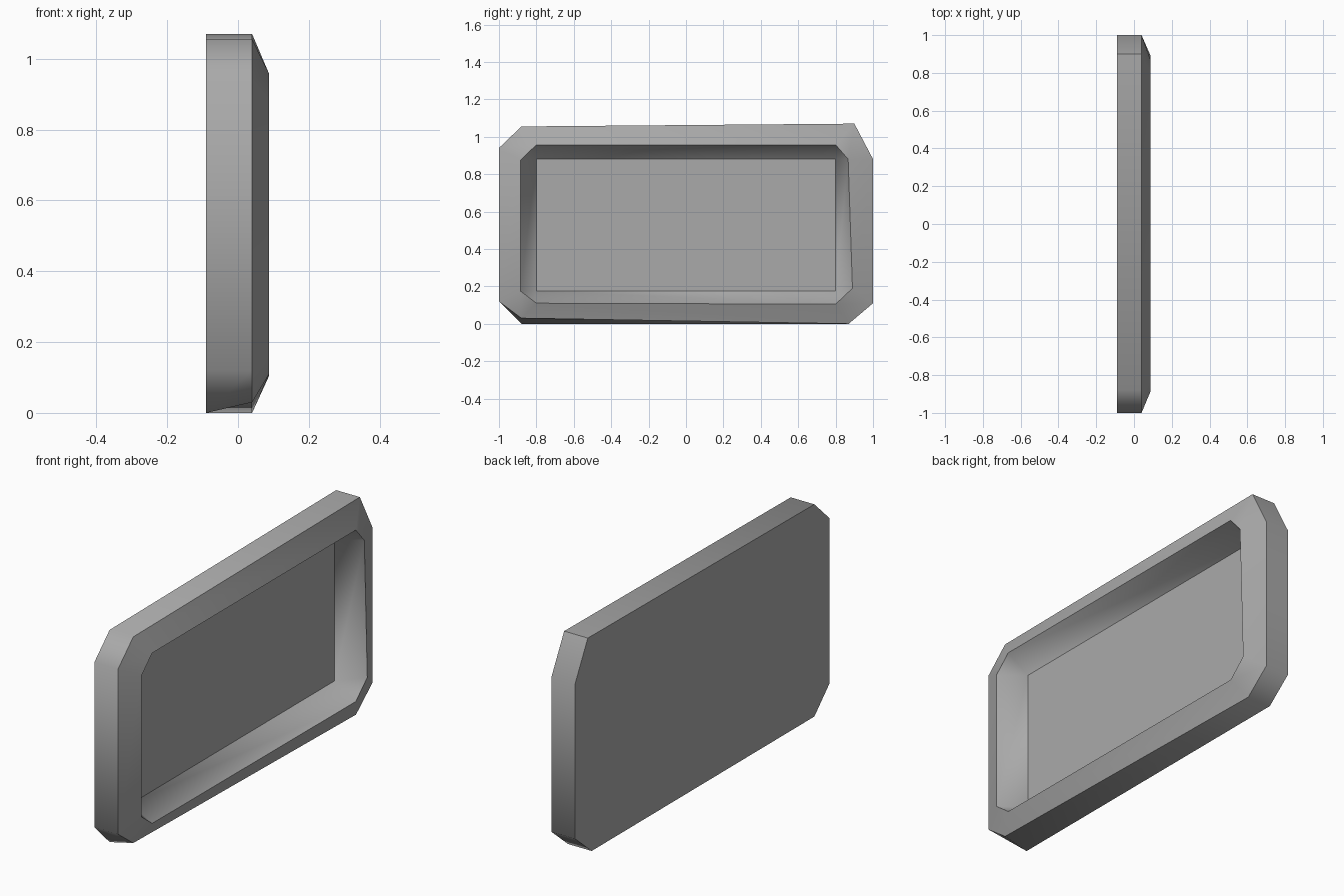
import bpy
import bmesh
from math import radians

cube = bpy.data.objects.get("Cube")
if cube:
    bpy.data.objects.remove(cube, do_unlink=True)

# Plain grey for the whole tray
grey = bpy.data.materials.new("plain_grey")
grey.use_nodes = True
colour = (0.4, 0.4, 0.4, 1)
grey.diffuse_color = colour
grey.node_tree.nodes["Principled BSDF"].inputs["Base Color"].default_value = colour

# Outlines as (y, z), two points per clipped corner
outer = [(-0.88, 1.055), (0.90, 1.07), (1, 0.88), (1, 0.11),
         (0.87, 0), (-0.88, 0.03), (-1, 0.12), (-1, 0.94)]
rim = [(-0.80, 0.957), (0.80, 0.957), (0.867, 0.88), (0.89, 0.19),
       (0.80, 0.105), (-0.80, 0.11), (-0.885, 0.175), (-0.885, 0.875)]
floor = [(0.80, 0.88), (0.80, 0.175), (-0.80, 0.175), (-0.80, 0.88)]
back = list(outer)
back[5] = (-0.88, 0)

bm = bmesh.new()


def ring(points, x):
    return [bm.verts.new((x, y, z)) for y, z in points]


def bridge(a, b):
    for i in range(len(a)):
        j = (i + 1) % len(a)
        bm.faces.new((a[i], a[j], b[j], b[i]))


# Flat back, outer sides and sloping frame
back_ring = ring(back, -0.09)
edge_ring = ring(outer, 0.04)
rim_ring = ring(rim, 0.088)
bm.faces.new(back_ring)
bridge(back_ring, edge_ring)
bridge(edge_ring, rim_ring)

# Recess: sloping walls, triangular corners and a square-cornered floor
corners = ring(floor, -0.03)
for k, corner in enumerate(corners):
    a, b = rim_ring[2 * k + 1], rim_ring[(2 * k + 2) % 8]
    c = rim_ring[(2 * k + 3) % 8]
    bm.faces.new((a, b, corner))
    bm.faces.new((b, c, corners[(k + 1) % 4], corner))
bm.faces.new(corners)
bmesh.ops.recalc_face_normals(bm, faces=bm.faces)

mesh = bpy.data.meshes.new("recessed_panel")
bm.to_mesh(mesh)
bm.free()
mesh.materials.append(grey)
panel = bpy.data.objects.new("recessed_panel", mesh)
bpy.context.collection.objects.link(panel)

# Soft clipped corners, crisp frame edges
bpy.ops.object.select_all(action="DESELECT")
panel.select_set(True)
bpy.context.view_layer.objects.active = panel
bpy.ops.object.shade_smooth_by_angle(angle=radians(52))
